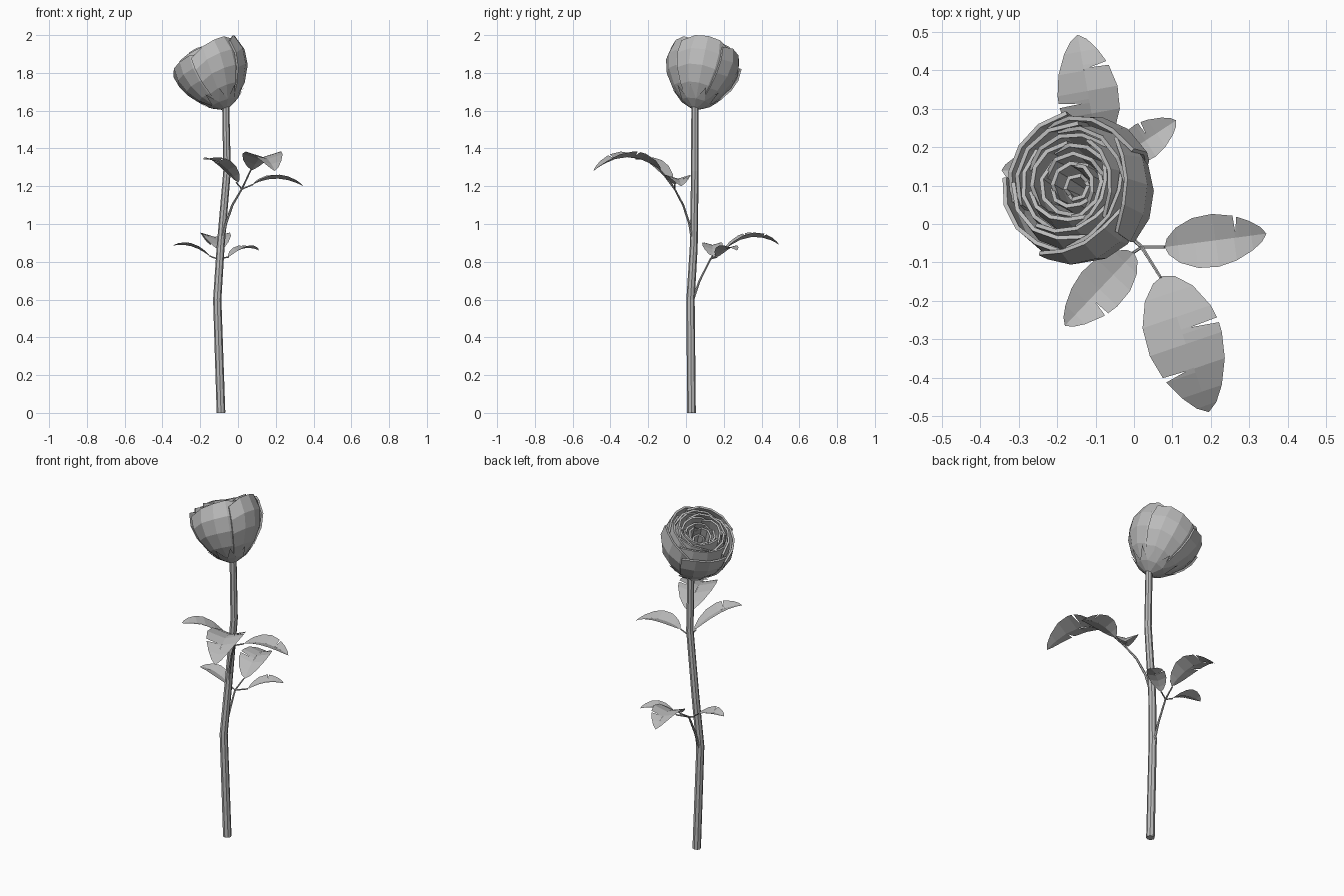
import bpy, math
from mathutils import Vector, Matrix

cube = bpy.data.objects.get("Cube")
if cube:
    bpy.data.objects.remove(cube, do_unlink=True)

# One plain grey for the whole flower
grey = bpy.data.materials.new("plain_grey")
grey.use_nodes = True
grey.diffuse_color = (0.5, 0.5, 0.5, 1)
grey.node_tree.nodes["Principled BSDF"].inputs["Base Color"].default_value = (0.5, 0.5, 0.5, 1)


def mesh_object(name, verts, faces, matrix=None):
    mesh = bpy.data.meshes.new(name)
    mesh.from_pydata(verts, [], faces)
    if matrix:
        mesh.transform(matrix)
    mesh.materials.append(grey)
    obj = bpy.data.objects.new(name, mesh)
    bpy.context.collection.objects.link(obj)
    return obj


def tube(name, points, start, end, sides):
    """Faceted round tube through the points, tapering from start to end."""
    points = [Vector(p) for p in points]
    verts, faces, last = [], [], len(points) - 1
    for i, p in enumerate(points):
        along = (points[min(i + 1, last)] - points[max(i - 1, 0)]).normalized()
        turn = Vector((0, 0, 1)).rotation_difference(along)
        r = start + (end - start) * i / last
        for k in range(sides):
            a = math.tau * k / sides
            verts.append(p + turn @ Vector((r * math.cos(a), r * math.sin(a), 0)))
    for i in range(last):
        for k in range(sides):
            n = (k + 1) % sides
            faces.append((i * sides + k, i * sides + n, (i + 1) * sides + n, (i + 1) * sides + k))
    faces.append(tuple(reversed(range(sides))))
    faces.append(tuple(range(last * sides, (last + 1) * sides)))
    return mesh_object(name, verts, faces)


def leaf(name, base, tip, arch, half, notches):
    """Arched leaf folded along its midrib; notches are (side, position) slits."""
    base, tip = Vector(base), Vector(tip)
    up = Vector((0, 0, 1))
    side = up.cross(tip - base).normalized()
    verts, faces = [], []
    for s in (1, -1):
        rows = [(t, 1) for t in (0, .03, .13, .3, .5, .68, .85, .95, 1)]
        for which, pos in notches:
            if which == s:
                rows = [r for r in rows if not pos - .03 < r[0] < pos + .06]
                rows += [(pos - .006, 1), (pos, .25), (pos + .03, 1)]
        rows.sort()
        first = len(verts)
        for t, cut in rows:
            mid = base.lerp(tip, t) + up * arch * 3 * t * (1 - t)
            w = half * cut * max(0, math.sin(math.pi * t ** .85)) ** .65
            verts += [mid, mid + side * s * w + up * w * .3]
        for i in range(len(rows) - 1):
            a = first + 2 * i
            quad = (a, a + 2, a + 3, a + 1)
            faces.append(quad if s < 0 else quad[::-1])
    return mesh_object(name, verts, faces)


# Stem with two forked side branches
tube("stem", [(-.09, .029, 0), (-.11, .024, .6), (-.092, .041, .88),
              (-.058, .047, 1.28), (-.065, .047, 1.63)], .023, .019, 8)

upper, lower = (.02, -.06, 1.185), (-.11, .13, .815)
tube("upper_branch", [(-.085, .035, .9), (-.065, .018, 1.0), (-.03, -.015, 1.1),
                      upper, (.07, -.14, 1.29)], .008, .004, 6)
tube("upper_left_stalk", [upper, (.08, -.06, 1.21)], .004, .004, 5)
tube("upper_right_stalk", [upper, (-.01, -.08, 1.22)], .004, .004, 5)
tube("lower_branch", [(-.11, .03, .58), (-.11, .072, .7), lower, (-.1, .2, .86)], .008, .004, 6)
tube("lower_left_stalk", [lower, (-.05, .165, .825)], .004, .004, 5)
tube("lower_right_stalk", [lower, (-.15, .14, .83)], .004, .004, 5)

# Leaves, three on each branch
leaf("upper_front_leaf", (.075, -.135, 1.285), (.195, -.49, 1.28), .095, .1, [(1, .4), (-1, .68)])
leaf("upper_left_leaf", (.08, -.06, 1.21), (.345, -.025, 1.2), .047, .07, [(1, .7)])
leaf("upper_right_leaf", (.0, -.075, 1.22), (-.18, -.265, 1.34), .05, .065, [(1, .62)])
leaf("lower_back_leaf", (-.095, .2, .86), (-.147, .493, .89), .075, .08, [(1, .4), (-1, .7)])
leaf("lower_left_leaf", (-.05, .165, .825), (.11, .27, .86), .038, .05, [(1, .55)])
leaf("lower_right_leaf", (-.15, .14, .83), (-.345, .14, .885), .033, .055, [(1, .6)])

# Flower head, tilted on top of the stem
axis = Vector((-.32, .19, .92)).normalized()
head = Matrix.Translation((-.065, .045, 1.612)) @ \
    Vector((0, 0, 1)).rotation_difference(axis).to_matrix().to_4x4()
profile = [(0, .02), (.03, .07), (.1, .137), (.18, .18), (.26, .194), (.36, .165)]


def radius(h):
    for (h0, r0), (h1, r1) in zip(profile, profile[1:]):
        if h <= h1:
            return r0 + (r1 - r0) * (h - h0) / (h1 - h0)
    return profile[-1][1]


def petal(name, scale, centre, span, top, slant):
    """Cupped strip of the bud, spiralling slightly inwards, rounded on top."""
    cols, levels = 4, (.01, .09, .28, .52, .76, 1)
    verts, faces, n = [], [], len(levels)
    for i in range(cols + 1):
        u = i / cols
        a = centre + span * (u - .5)
        rim = top - .03 * abs(2 * u - 1) ** 3 + slant * math.cos(a)
        for f in levels:
            h = f * rim
            r = radius(h) * scale * (1.035 - .09 * u)
            verts.append((r * math.cos(a), r * math.sin(a), h))
    for i in range(cols):
        for j in range(n - 1):
            a = i * n + j
            faces.append((a, a + n, a + n + 1, a + 1))
    obj = mesh_object(name, verts, faces, head)
    solid = obj.modifiers.new("thickness", "SOLIDIFY")
    solid.thickness = .011
    solid.offset = -1


# Rings of petals from the outside in: scale, count, height, slant of the rim
rings = [(1.04, 5, .318, .036), (.9, 4, .328, .02), (.77, 4, .335, .01), (.63, 4, .33, 0),
         (.49, 3, .315, 0), (.35, 3, .295, 0), (.2, 2, .275, 0)]
for ring, (scale, count, top, slant) in enumerate(rings):
    for k in range(count):
        centre = math.tau * k / count + ring * 0.9
        wobble = .01 * math.sin(5 * k + 3 * ring)
        petal(f"petal_{ring + 1}_{k + 1}", scale, centre, math.tau / count * 1.25,
              top + wobble, slant)

# Calyx: small cup with pointed sepals under the petals
count, verts, faces = 10, [], []
for k in range(count):
    for h, r, shift in ((0, .022, 0), (.03, .079, 0), (.085, .138, .5)):
        a = math.tau * (k + shift) / count
        verts.append((r * math.cos(a), r * math.sin(a), h))
for k in range(count):
    a, b = 3 * k, 3 * ((k + 1) % count)
    faces += [(a, b, b + 1, a + 1), (a + 1, b + 1, a + 2)]
mesh_object("calyx", verts, faces, head)
